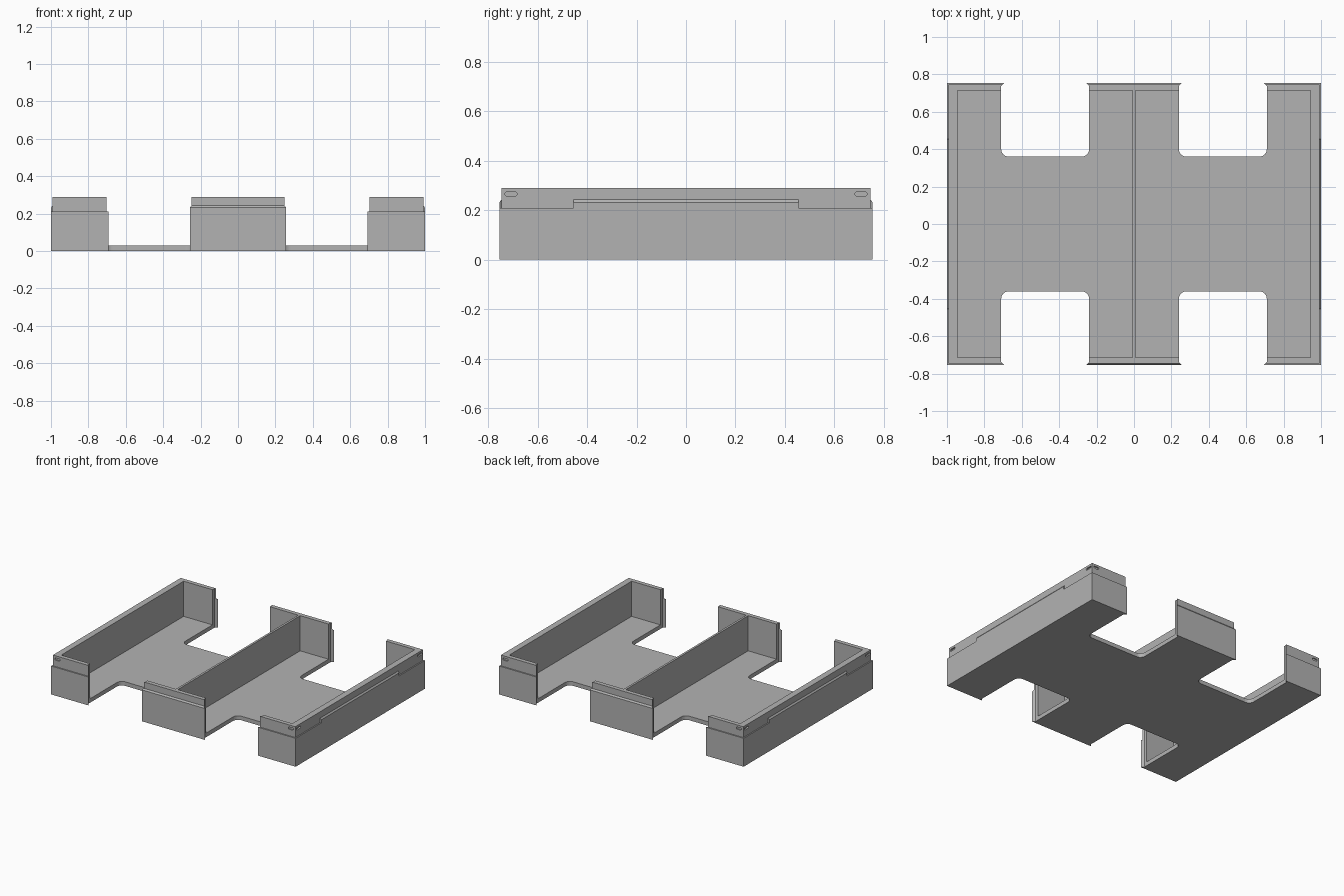
import bpy, bmesh, math

cube = bpy.data.objects.get("Cube")
if cube:
    bpy.data.objects.remove(cube, do_unlink=True)

grey = bpy.data.materials.new("matte grey")
grey.use_nodes = True
COLOUR = (0.45, 0.45, 0.45, 1)
grey.diffuse_color = COLOUR
grey.node_tree.nodes["Principled BSDF"].inputs["Base Color"].default_value = COLOUR

HALF_X, HALF_Y = 1.0, 0.755      # overall half sizes
NOTCH_IN, NOTCH_OUT = 0.24, 0.71  # notch sides
NOTCH_Y, RADIUS = 0.36, 0.04      # notch bottom and fillet
FLARE_Y = 0.738                   # where end walls start to flare
FLOOR, SHOULDER, RIM, STEP = 0.03, 0.21, 0.29, 0.009


def finish(name, bm):
    bmesh.ops.recalc_face_normals(bm, faces=bm.faces)
    mesh = bpy.data.meshes.new(name)
    bm.to_mesh(mesh)
    bm.free()
    mesh.materials.append(grey)
    obj = bpy.data.objects.new(name, mesh)
    bpy.context.collection.objects.link(obj)
    return obj


def loft(name, rings):
    """Skin matching rings of points and cap both ends."""
    bm = bmesh.new()
    loops = [[bm.verts.new(p) for p in ring] for ring in rings]
    n = len(loops[0])
    for a, b in zip(loops, loops[1:]):
        for i in range(n):
            j = (i + 1) % n
            bm.faces.new((a[i], a[j], b[j], b[i]))
    bm.faces.new(loops[0])
    bm.faces.new(loops[-1])
    return finish(name, bm)


def box(name, x0, x1, y0, y1, z0, z1):
    corners = [(x0, y0), (x1, y0), (x1, y1), (x0, y1)]
    return loft(name, [[(x, y, z) for x, y in corners] for z in (z0, z1)])


def outline(inset):
    """Plan of the tray with flared ends and filleted notches."""
    top = HALF_Y - inset
    flare = top - FLARE_Y
    quarter = [(NOTCH_IN + flare, top), (NOTCH_IN, FLARE_Y)]
    for cx, start in ((NOTCH_IN + RADIUS, 180), (NOTCH_OUT - RADIUS, 270)):
        for k in range(7):
            a = math.radians(start + 15 * k)
            quarter.append((cx + RADIUS * math.cos(a),
                            NOTCH_Y + RADIUS + RADIUS * math.sin(a)))
    quarter += [(NOTCH_OUT, FLARE_Y), (NOTCH_OUT - flare, top), (HALF_X - inset, top)]
    half = quarter + [(x, -y) for x, y in reversed(quarter)]
    return half + [(-x, y) for x, y in reversed(half)]


def cut(target, cutter):
    cutter.hide_render = True
    mod = target.modifiers.new("cut", "BOOLEAN")
    mod.operation = "DIFFERENCE"
    mod.solver = "EXACT"
    mod.object = cutter
    bpy.context.view_layer.objects.active = target
    bpy.ops.object.modifier_apply(modifier=mod.name)
    bpy.data.objects.remove(cutter, do_unlink=True)


def capsule(along, centre, z, depth0, depth1, half_len, r):
    """Rounded slot cutter, running along x or y and piercing the other axis."""
    profile = []
    for side, start in ((1, -90), (-1, 90)):
        for k in range(7):
            a = math.radians(start + 30 * k)
            profile.append((centre + side * (half_len - r) + r * math.cos(a),
                            z + r * math.sin(a)))
    if along == "x":
        rings = [[(u, d, v) for u, v in profile] for d in (depth0, depth1)]
    else:
        rings = [[(d, u, v) for u, v in profile] for d in (depth0, depth1)]
    return loft("slot_cutter", rings)


# Stepped tray body
levels = [(0, 0), (SHOULDER, 0), (SHOULDER, STEP), (RIM, STEP)]
tray = loft("tray", [[(x, y, z) for x, y in outline(i)] for z, i in levels])

# Two compartments, leaving the thin divider between them
for s in (-1, 1):
    x0, x1 = sorted((s * 0.008, s * 0.945))
    cut(tray, box("compartment_cutter", x0, x1, -0.715, 0.715, FLOOR, 0.5))

# Small latch slots near the four rim corners
for sx in (-1, 1):
    for sy in (-1, 1):
        cut(tray, capsule("y", sy * 0.708, 0.266, sx * 0.98, sx * 1.02, 0.025, 0.008))
        cut(tray, capsule("x", sx * 0.955, 0.266, sy * 0.738, sy * 0.78, 0.021, 0.008))


# Raised chamfered ledges above the shoulder
def ledge(name, across, sign, half_len, outer):
    inner = outer - STEP - 0.003
    section = [(inner, SHOULDER - 0.003), (outer, SHOULDER - 0.003),
               (outer, 0.232), (outer - STEP, 0.243), (inner, 0.243)]
    rings = []
    for u in (-half_len, half_len):
        if across == "x":
            rings.append([(sign * d, u, z) for d, z in section])
        else:
            flare = [(d - HALF_Y) * (1 if u > 0 else -1) for d, z in section]
            rings.append([(u + f, sign * d, z) for f, (d, z) in zip(flare, section)])
    return loft(name, rings)


for sign, side, end in ((-1, "right", "front"), (1, "left", "back")):
    ledge(side + "_ledge", "x", sign, 0.455, HALF_X)
    ledge(end + "_ledge", "y", sign, NOTCH_IN + HALF_Y - FLARE_Y, HALF_Y)
